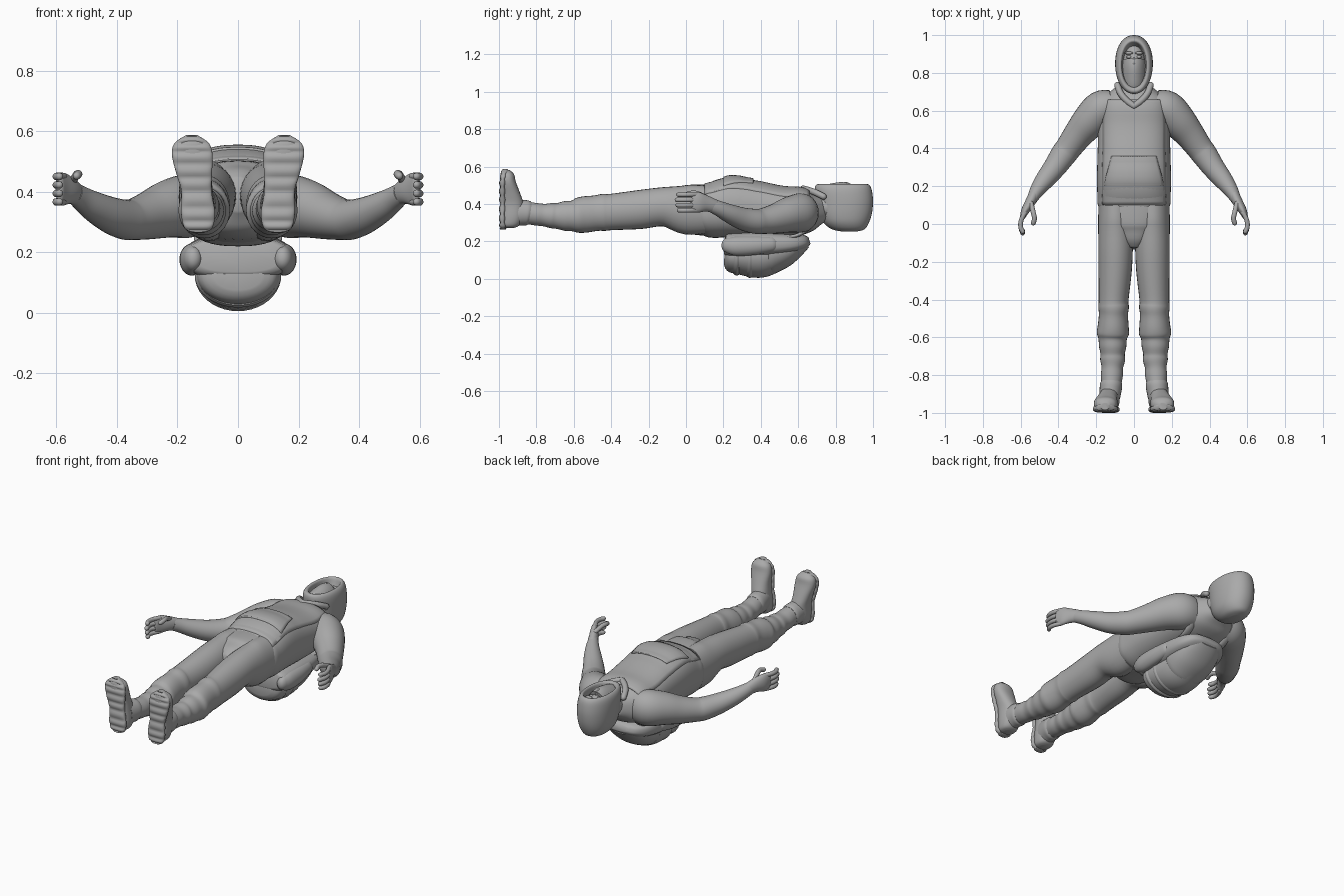
import bpy, bmesh, math
from mathutils import Vector

grey = bpy.data.materials.new("plain grey")
grey.diffuse_color = (0.40, 0.40, 0.40, 1)
X, Y, Z = Vector((1, 0, 0)), Vector((0, 1, 0)), Vector((0, 0, 1))


def finish(name, bm, angle=50):
    bmesh.ops.recalc_face_normals(bm, faces=bm.faces)
    me = bpy.data.meshes.new(name)
    bm.to_mesh(me)
    bm.free()
    me.materials.append(grey)
    for p in me.polygons:
        p.use_smooth = True
    me.set_sharp_from_angle(angle=math.radians(angle))
    ob = bpy.data.objects.new(name, me)
    bpy.context.collection.objects.link(ob)
    return ob


def catmull(a, b, c, d, t):
    return [0.5 * (2 * q + (r - p) * t + (2 * p - 5 * q + 4 * r - s) * t * t
                   + (3 * q - p - 3 * r + s) * t ** 3) for p, q, r, s in zip(a, b, c, d)]


def smooth(secs, k):
    n, out = len(secs), []
    for i in range(n - 1):
        for j in range(k):
            out.append(catmull(secs[max(i - 1, 0)], secs[i], secs[i + 1], secs[min(i + 2, n - 1)], j / k))
    return out + [list(secs[-1])]


def loft(name, secs, n=28, k=4, p=2.0, axis=None, up=Z, cap=False, side=1):
    """Rounded tube through sections (x, y, z, half width, half height)."""
    secs = smooth(secs, k)
    rows = []
    for i, s in enumerate(secs):
        a, b = secs[max(i - 1, 0)], secs[min(i + 1, len(secs) - 1)]
        t = axis or (Vector(b[:3]) - Vector(a[:3])).normalized()
        rows.append((Vector(s[:3]), s[3], s[4], t))
    if cap:
        def tip(row, sign):
            c, ru, rv, t = row
            r = min(ru, rv) * sign
            return [(c + t * r * f, ru * g, rv * g, t) for f, g in ((0.5, 0.86), (0.85, 0.53), (0.98, 0.2))]
        rows = tip(rows[0], -1)[::-1] + rows + tip(rows[-1], 1)
    bm, rings = bmesh.new(), []
    for c, ru, rv, t in rows:
        u = t.cross(up).normalized()
        v = u.cross(t)
        ring = []
        for j in range(n):
            ca, sa = math.cos(math.tau * j / n), math.sin(math.tau * j / n)
            q = c + u * ru * math.copysign(abs(ca) ** (2 / p), ca) + v * rv * math.copysign(abs(sa) ** (2 / p), sa)
            ring.append(bm.verts.new((q.x * side, q.y, q.z)))
        rings.append(ring)
    for a, b in zip(rings, rings[1:]):
        for j in range(n):
            bm.faces.new((a[j], a[(j + 1) % n], b[(j + 1) % n], b[j]))
    bm.faces.new(rings[0])
    bm.faces.new(rings[-1])
    return finish(name, bm)


def tube(name, pts, r, side=1):
    return loft(name, [(*q, r, r) for q in pts], n=12, cap=True, side=side)


def ball(name, loc, rad):
    bm = bmesh.new()
    bmesh.ops.create_uvsphere(bm, u_segments=28, v_segments=16, radius=1)
    for v in bm.verts:
        v.co = Vector(loc) + Vector(a * b for a, b in zip(v.co, rad))
    return finish(name, bm)


# Hooded top
TORSO = [(0, .085, .367, .186, .132), (0, .11, .367, .193, .142), (0, .15, .368, .194, .150),
         (0, .25, .382, .196, .162), (0, .40, .368, .192, .150), (0, .52, .357, .190, .136),
         (0, .61, .360, .186, .128), (0, .66, .362, .172, .110), (0, .70, .368, .125, .085),
         (0, .74, .375, .075, .065)]
loft("hooded_top", TORSO, n=48, p=2.5)
FINE = smooth(TORSO, 12)


def front_patch(name, rows, lift):
    """Cloth panel laid on the chest; rows of (y, half width)."""
    bm, grid, m = bmesh.new(), [], 20
    for y, w in smooth(rows, 5):
        s = min(FINE, key=lambda q: abs(q[1] - y))
        line = []
        for i in range(m + 1):
            x = w * (2 * i / m - 1)
            h = s[4] * max(0, 1 - abs(x / s[3]) ** 2.5) ** 0.4
            line.append(bm.verts.new((x, y, s[2] + h + lift)))
        grid.append(line)
    for a, b in zip(grid, grid[1:]):
        for i in range(m):
            bm.faces.new((a[i], a[i + 1], b[i + 1], b[i]))
    ob = finish(name, bm)
    mod = ob.modifiers.new("thickness", 'SOLIDIFY')
    mod.thickness, mod.offset = 0.014, -1


front_patch("vest_front", [(.10, .168), (.25, .17), (.40, .166), (.55, .166), (.66, .15)], .004)
front_patch("front_pocket", [(.20, .158), (.24, .152), (.32, .130), (.36, .120)], .011)

# Hips and seat
loft("hips", [(0, .14, .365, .183, .138), (0, .05, .37, .182, .134), (0, -.03, .373, .15, .125),
              (0, -.09, .385, .09, .095), (0, -.13, .39, .035, .055)], p=2.3)

# Hood, with the rim turned inwards around the face
HOOD = [(.252, .025, .84, .91), (.265, .060, .78, .955), (.30, .086, .735, .978), (.35, .097, .71, .994),
        (.41, .100, .70, 1.0), (.46, .098, .69, .996), (.49, .091, .69, .988), (.505, .078, .70, .975),
        (.500, .066, .72, .962), (.47, .062, .73, .95), (.42, .055, .75, .93)]
loft("hood", [(0, (a + b) / 2, z, w, (b - a) / 2) for z, w, a, b in HOOD], n=40, axis=Z, up=Y, p=2.15)
loft("neck", [(0, .66, .375, .085, .075), (0, .72, .38, .08, .075), (0, .80, .39, .08, .075)])

# Face and mask
ball("head", (0, .855, .39), (.066, .115, .098))
loft("face_mask", [(0, .705, .43, .04, .04), (0, .73, .435, .056, .062), (0, .78, .435, .063, .075),
                   (0, .83, .435, .063, .082), (0, .865, .43, .063, .08)], p=1.8)
ball("nose", (0, .855, .493), (.011, .026, .025))
for s, tag in ((1, "right"), (-1, "left")):
    ball(tag + "_eye", (s * .026, .884, .474), (.014, .009, .012))
    ball(tag + "_brow", (s * .027, .905, .472), (.024, .008, .013))
    tube(tag + "_collar", [(.088, .735, .44), (.07, .69, .462), (.035, .65, .476), (0, .625, .482)], .017, s)

    # Sleeve and hand
    loft(tag + "_arm", [(.11, .63, .355, .08, .095), (.17, .61, .352, .098, .105), (.23, .55, .342, .094, .095),
                        (.29, .48, .322, .080, .080), (.345, .405, .308, .070, .068), (.375, .365, .308, .068, .066),
                        (.42, .30, .322, .060, .060), (.475, .23, .350, .050, .050),
                        (.515, .175, .376, .038, .041), (.54, .13, .395, .028, .036)], side=s)
    loft(tag + "_palm", [(.53, .155, .388, .028, .036), (.552, .11, .402, .027, .043),
                         (.576, .07, .408, .022, .054), (.588, .04, .408, .015, .050)], cap=True, side=s)
    for i in range(4):
        z, d = .366 + .028 * i, (.012, .004, 0, .008)[i]
        tube(tag + "_finger", [(.578, .06, z), (.597, .02, z), (.600, -.015, z), (.590, -.048 + d, z)], .0125, s)
    tube(tag + "_thumb", [(.545, .11, .435), (.533, .06, .456), (.527, .03, .458), (.533, .005, .452)], .013, s)

    # Trouser leg with knee folds
    loft(tag + "_leg", [(.098, .10, .37, .090, .130), (.098, .0, .37, .092, .132), (.097, -.12, .385, .091, .105),
                        (.100, -.25, .37, .088, .104), (.108, -.40, .357, .079, .097),
                        (.108, -.44, .355, .081, .099), (.109, -.48, .351, .077, .095),
                        (.110, -.54, .344, .082, .097), (.112, -.58, .338, .085, .093),
                        (.113, -.61, .336, .075, .082), (.113, -.65, .336, .072, .079),
                        (.113, -.69, .336, .064, .069), (.113, -.72, .338, .066, .067),
                        (.115, -.76, .341, .057, .060), (.117, -.80, .345, .058, .060),
                        (.121, -.86, .353, .052, .060), (.127, -.93, .355, .050, .070)], side=s)
    # Boot collar, boot and ribbed sole
    loft(tag + "_boot_collar", [(.120, -.835, .35, .054, .061), (.121, -.85, .352, .059, .067),
                                (.124, -.88, .354, .058, .069), (.128, -.92, .355, .054, .074)], side=s)
    loft(tag + "_boot", [(.130, -.945, .272, .022, .025), (.130, -.94, .285, .046, .048),
                         (.131, -.93, .33, .055, .062), (.135, -.930, .40, .052, .062),
                         (.143, -.938, .455, .055, .052), (.150, -.952, .52, .063, .042),
                         (.152, -.956, .56, .053, .036), (.152, -.962, .582, .022, .018)],
         axis=Z, up=Y, p=2.3, side=s)
    sole = smooth([(.131, -.978, .264, .018), (.131, -.980, .28, .046), (.132, -.982, .33, .056),
                   (.137, -.980, .40, .050), (.145, -.981, .46, .059), (.151, -.980, .52, .067),
                   (.153, -.974, .56, .057), (.153, -.966, .587, .018)], 4)
    loft(tag + "_sole", [(x, y, z, w, .018 if i % 3 else .012) for i, (x, y, z, w) in enumerate(sole)],
         k=2, axis=Z, up=Y, p=3, side=s)

    # Backpack side pocket and shoulder strap
    loft(tag + "_side_pocket", [(.148, .22, .18, .030, .04), (.152, .27, .175, .040, .052),
                                (.152, .37, .178, .040, .050), (.148, .46, .185, .032, .040)], cap=True, side=s)
    loft(tag + "_strap", [(.11, .50, .225, .022, .010), (.12, .58, .228, .022, .010),
                          (.125, .645, .262, .022, .010), (.125, .69, .33, .022, .010)], up=Z, side=s, n=16)

# Backpack: main bag, outer pouch and lid
loft("backpack_main", [(0, .205, .18, .13, .045), (0, .23, .18, .172, .068), (0, .36, .185, .176, .072),
                       (0, .48, .185, .170, .066), (0, .58, .190, .150, .052), (0, .64, .200, .11, .034),
                       (0, .66, .205, .06, .018)], p=2.8, n=40)
loft("backpack_pouch", [(0, .205, .12, .08, .045), (0, .225, .12, .125, .085), (0, .28, .125, .138, .102),
                        (0, .38, .125, .138, .120), (0, .45, .135, .132, .112), (0, .53, .15, .118, .085),
                        (0, .60, .175, .09, .05)], p=2.0, n=40)
loft("backpack_lid", [(0, .44, .15, .13, .118), (0, .455, .15, .142, .126), (0, .52, .158, .138, .100),
                      (0, .59, .18, .120, .066), (0, .645, .20, .085, .034)], p=2.1, n=40)
for i, y in enumerate((.27, .34)):
    loft("pouch_fold", [(0, y - .015, .125, .135, .10 + .014 * i), (0, y, .125, .143, .108 + .012 * i),
                        (0, y + .015, .125, .137, .102 + .014 * i)], n=40)
